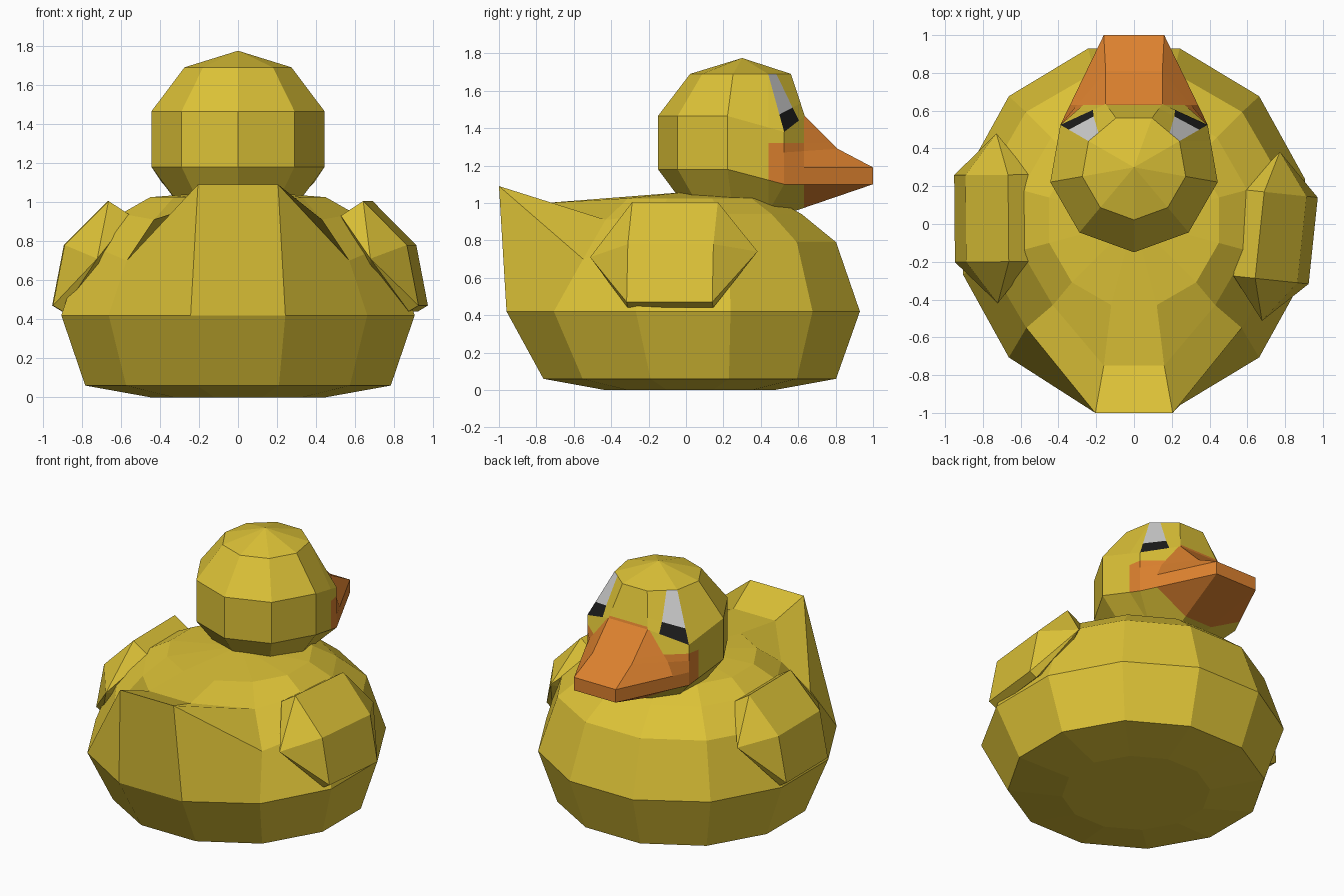
import bpy, bmesh, math
from mathutils import Vector, Matrix

if "Cube" in bpy.data.objects:
    bpy.data.objects.remove(bpy.data.objects["Cube"])


def material(name, rgb):
    m = bpy.data.materials.new(name)
    m.diffuse_color = (*rgb, 1)
    m.use_nodes = True
    m.node_tree.nodes["Principled BSDF"].inputs["Base Color"].default_value = m.diffuse_color
    return m


YELLOW = material("yellow", (0.72, 0.54, 0.038))
ORANGE = material("orange", (0.72, 0.22, 0.028))
WHITE = material("eye white", (0.62, 0.62, 0.62))
BLACK = material("eye black", (0.012, 0.012, 0.012))


def finish(name, bm, mats):
    bmesh.ops.recalc_face_normals(bm, faces=bm.faces)
    me = bpy.data.meshes.new(name)
    bm.to_mesh(me)
    bm.free()
    for m in mats:
        me.materials.append(m)
    ob = bpy.data.objects.new(name, me)
    bpy.context.collection.objects.link(ob)
    return ob


def ring(n, start, rx, ry, cy, z):
    angles = [math.radians(start + 360 * k / n) for k in range(n)]
    return [Vector((rx * math.cos(a), cy + ry * math.sin(a), z)) for a in angles]


def pull(points, left, right, pos):
    """Move a left/right pair of ring points to a mirrored position."""
    x, y, z = pos
    points[left] = Vector((-x, y, z))
    points[right] = Vector((x, y, z))


def loft(rings, pole, skip=()):
    bm = bmesh.new()
    vs = [[bm.verts.new(p) for p in r] for r in rings]
    n = len(rings[0])
    for i in range(len(vs) - 1):
        for k in range(n):
            if (i, k) not in skip:
                j = (k + 1) % n
                bm.faces.new((vs[i][k], vs[i][j], vs[i + 1][j], vs[i + 1][k]))
    bm.faces.new(vs[0][::-1])
    top = bm.verts.new(pole)
    for k in range(n):
        bm.faces.new((vs[-1][k], vs[-1][(k + 1) % n], top))
    return bm


# Body: flattened 12-sided ball with the back points pulled up into a tail
body = [ring(12, 15, r, ry, cy, z) for r, ry, cy, z in (
    (0.465, 0.47, 0.02, 0.0), (0.81, 0.81, 0.02, 0.06),
    (0.937, 0.978, -0.015, 0.42), (0.81, 0.81, 0.02, 0.79),
    (0.62, 0.62, 0.02, 0.94), (0.465, 0.465, 0.02, 1.025))]
pull(body[3], 8, 9, (0.205, -1.0, 1.09))
pull(body[3], 7, 10, (0.57, -0.55, 0.70))
pull(body[4], 8, 9, (0.16, -0.75, 1.0))
pull(body[4], 7, 10, (0.43, -0.43, 0.91))
finish("body", loft(body, (0, 0.02, 1.06)), [YELLOW])

# Head: 9-sided ball with the front points pulled out into a beak
head = [ring(9, -90, r, r, 0.3, z) for r, z in (
    (0.278, 0.95), (0.45, 1.18), (0.45, 1.24), (0.45, 1.35),
    (0.45, 1.465), (0.278, 1.69))]
beak = [((0.16, 1.0, 1.10), 1.10), ((0.16, 1.0, 1.19), 1.19),
        ((0.15, 0.81, 1.29), 1.27), ((0.15, 0.635, 1.465), 1.38)]
for level, (front, side_z) in enumerate(beak, 1):
    pull(head[level], 5, 4, front)
    pull(head[level], 6, 3, (0.39, 0.525, side_z))
bm = loft(head, (0, 0.3, 1.775), skip={(4, 3), (4, 5)})

# Eyes: split the two open faces into white, black and yellow pieces
for outer, inner in ((3, 4), (6, 5)):
    a, b = head[4][outer], head[4][inner]
    d, c = head[5][outer], head[5][inner]

    def at(u, v):
        return a.lerp(b, u).lerp(d.lerp(c, u), v)
    rows = ((0.0, 0.72), (0.3, 0.62), (1.0, 0.36))
    for (v0, u0), (v1, u1), mat in ((rows[0], rows[1], 3), (rows[1], rows[2], 2)):
        for s0, s1, e0, e1, m in ((0, 0, u0, u1, mat), (u0, u1, 1, 1, 0)):
            f = bm.faces.new([bm.verts.new(p) for p in (
                at(s0, v0), at(e0, v0), at(e1, v1), at(s1, v1))])
            f.material_index = m
bmesh.ops.remove_doubles(bm, verts=bm.verts, dist=0.0005)

# Beak colour: cut the head along the colour borders, then colour by position
for co, no in (((0, 0.44, 0), (0, 1, 0)), ((0, 0.63, 0), (0, 1, 0)),
               ((0, 0, 1.32), (0, 0, 1))):
    bmesh.ops.bisect_plane(bm, geom=bm.verts[:] + bm.edges[:] + bm.faces[:],
                           plane_co=co, plane_no=no)
for f in bm.faces:
    c = f.calc_center_median()
    if f.material_index == 0 and (c.y > 0.632 or (c.y > 0.44 and 1.10 < c.z < 1.32)):
        f.material_index = 1
finish("head", bm, [YELLOW, ORANGE, WHITE, BLACK])


# Wings: bent slab section, closed by a point at each end
def wing(name, side, cy, turn):
    section = ((-0.06, 1.005), (0.165, 0.78), (0.225, 0.47),
               (0.175, 0.44), (-0.02, 0.62), (-0.175, 0.93))
    pts = [(x, y, z) for x, z in section for y in (-0.23, 0.23)]
    pts += [(0.0, -0.45, 0.71), (0.0, 0.45, 0.74)]
    place = Matrix.Translation((side * 0.725, cy, 0)) @ Matrix.Rotation(math.radians(turn), 4, 'Z')
    bm = bmesh.new()
    for x, y, z in pts:
        bm.verts.new(place @ Vector((side * x, y, z)))
    bmesh.ops.convex_hull(bm, input=bm.verts)
    bmesh.ops.dissolve_limit(bm, angle_limit=0.02, verts=bm.verts, edges=bm.edges)
    finish(name, bm, [YELLOW])


wing("left_wing", -1, 0.03, 0.5)
wing("right_wing", 1, -0.065, -6)
